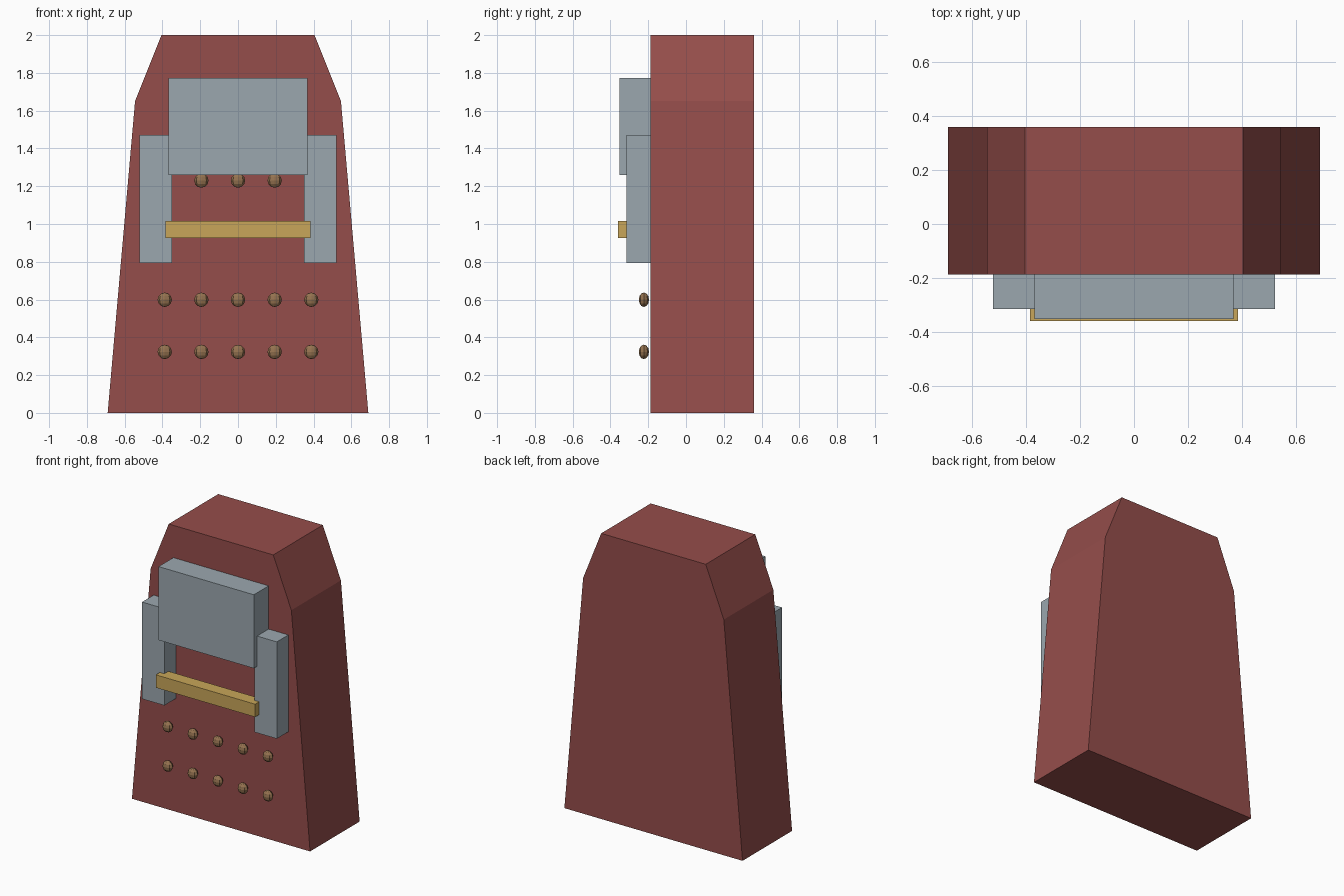
import bpy, bmesh
from mathutils import Matrix

if "Cube" in bpy.data.objects:
    bpy.data.objects.remove(bpy.data.objects["Cube"])


def material(name, rgb):
    m = bpy.data.materials.new(name)
    m.diffuse_color = (*rgb, 1)
    m.use_nodes = True
    m.node_tree.nodes["Principled BSDF"].inputs["Base Color"].default_value = m.diffuse_color
    return m


RED = material("red_brown", (0.30, 0.075, 0.07))
STEEL = material("steel", (0.33, 0.39, 0.43))
BRASS = material("brass", (0.58, 0.38, 0.10))
BRONZE = material("bronze", (0.30, 0.17, 0.08))


def finish(name, bm, mat):
    bmesh.ops.recalc_face_normals(bm, faces=bm.faces)
    me = bpy.data.meshes.new(name)
    bm.to_mesh(me)
    bm.free()
    me.materials.append(mat)
    ob = bpy.data.objects.new(name, me)
    bpy.context.collection.objects.link(ob)
    return ob


def box(name, x, y, z, mat):
    bm = bmesh.new()
    size = [b - a for a, b in (x, y, z)]
    mid = [(a + b) / 2 for a, b in (x, y, z)]
    bmesh.ops.create_cube(bm, size=1, matrix=Matrix.Translation(mid) @ Matrix.Diagonal((*size, 1)))
    return finish(name, bm, mat)


FRONT, BACK = -0.188, 0.36

# Tapered body: front profile extruded to the back
half = [(0.69, 0), (0.545, 1.65), (0.405, 2.0)]
profile = half + [(-x, z) for x, z in reversed(half)]
bm = bmesh.new()
face = bm.faces.new([bm.verts.new((x, FRONT, z)) for x, z in profile])
ext = bmesh.ops.extrude_face_region(bm, geom=[face], use_keep_orig=True)
verts = [v for v in ext["geom"] if isinstance(v, bmesh.types.BMVert)]
bmesh.ops.translate(bm, verts=verts, vec=(0, BACK - FRONT, 0))
finish("body", bm, RED)

# Front plate and the two side blocks
box("front_plate", (-0.369, 0.369), (-0.352, FRONT), (1.259, 1.774), STEEL)
for side, x in (("left", (-0.522, -0.349)), ("right", (0.349, 0.522))):
    box(side + "_block", x, (-0.316, FRONT), (0.793, 1.471), STEEL)

# Cross bar
box("cross_bar", (-0.385, 0.385), (-0.36, -0.27), (0.925, 1.015), BRASS)

# Rows of flattened studs
for row, (z, count) in enumerate(((0.323, 5), (0.599, 5), (1.23, 3))):
    for i in range(count):
        x = (i - (count - 1) / 2) * 0.194
        bm = bmesh.new()
        place = Matrix.Translation((x, -0.223, z)) @ Matrix.Diagonal((0.038, 0.027, 0.038, 1))
        bmesh.ops.create_uvsphere(bm, u_segments=8, v_segments=6, radius=1, matrix=place)
        finish(f"stud_{row + 1}_{i + 1}", bm, BRONZE)
